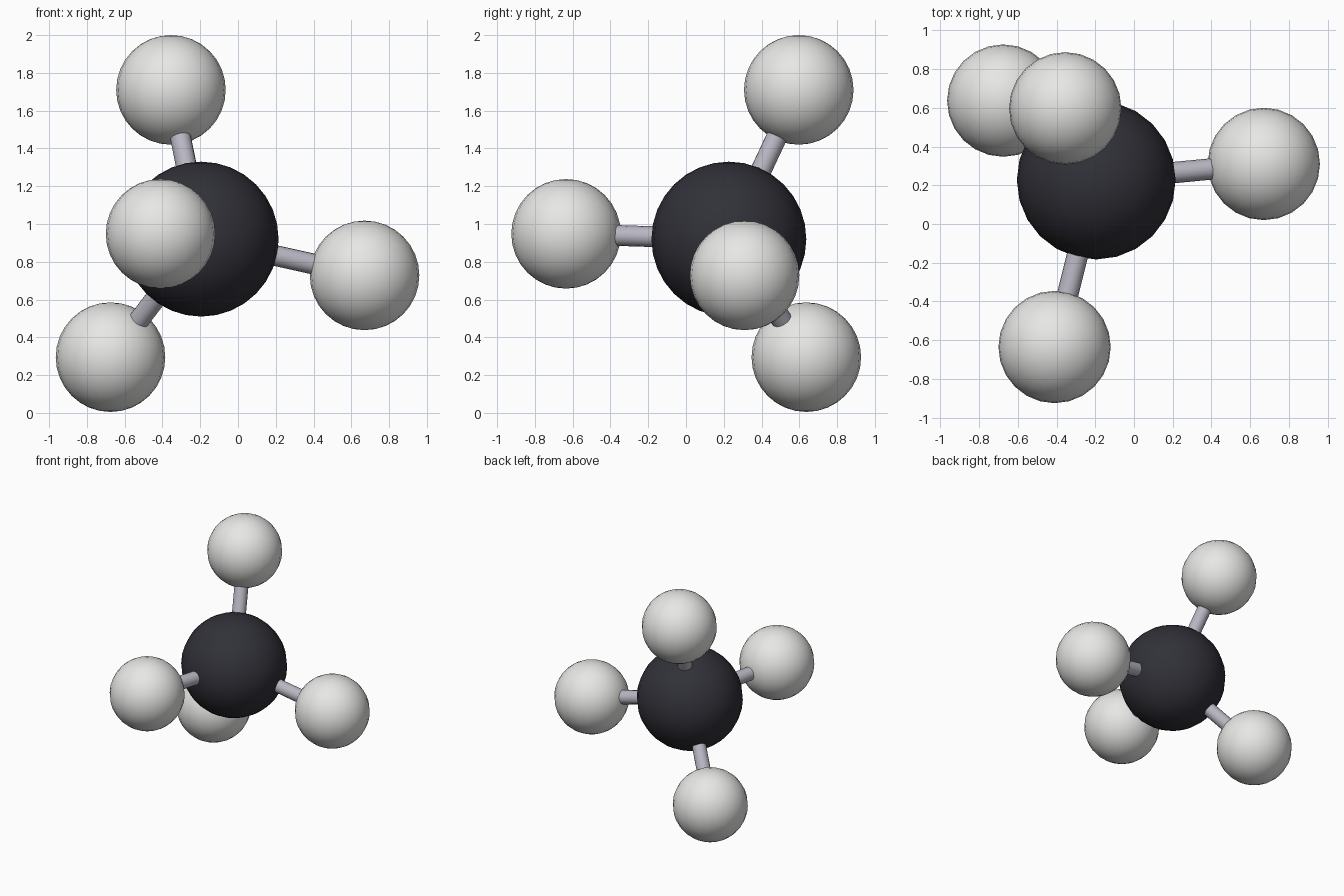
import bpy
from math import radians
from mathutils import Vector

cube = bpy.data.objects.get("Cube")
if cube:
    bpy.data.objects.remove(cube, do_unlink=True)


def make_material(name, rgb):
    mat = bpy.data.materials.new(name)
    mat.use_nodes = True
    colour = (*rgb, 1)
    mat.diffuse_color = colour
    mat.node_tree.nodes["Principled BSDF"].inputs["Base Color"].default_value = colour
    return mat


charcoal = make_material("charcoal", (0.03, 0.03, 0.04))
white = make_material("white", (0.83, 0.83, 0.82))
grey = make_material("grey", (0.48, 0.47, 0.54))


def finish(name, mat):
    obj = bpy.context.object
    obj.name = name
    obj.data.materials.append(mat)
    bpy.ops.object.shade_smooth_by_angle(angle=radians(40))


def ball(name, centre, radius, mat):
    bpy.ops.mesh.primitive_uv_sphere_add(segments=24, ring_count=16, radius=radius, location=centre)
    finish(name, mat)


def rod(name, start, end, radius, mat):
    axis = end - start
    bpy.ops.mesh.primitive_cylinder_add(
        vertices=16, radius=radius, depth=axis.length, location=(start + end) / 2,
        rotation=axis.to_track_quat("Z", "Y").to_euler())
    finish(name, mat)


# Large central ball
centre = Vector((-0.195, 0.227, 0.92))
ball("centre_ball", centre, 0.41, charcoal)

# Four outer balls in a tetrahedral arrangement, each joined by a rod
outer = {
    "top": (-0.355, 0.597, 1.71),
    "left": (0.67, 0.31, 0.728),
    "front": (-0.41, -0.635, 0.948),
    "bottom": (-0.675, 0.637, 0.295),
}
for side, place in outer.items():
    spot = Vector(place)
    ball(side + "_ball", spot, 0.29, white)
    rod(side + "_rod", centre, spot, 0.055, grey)
